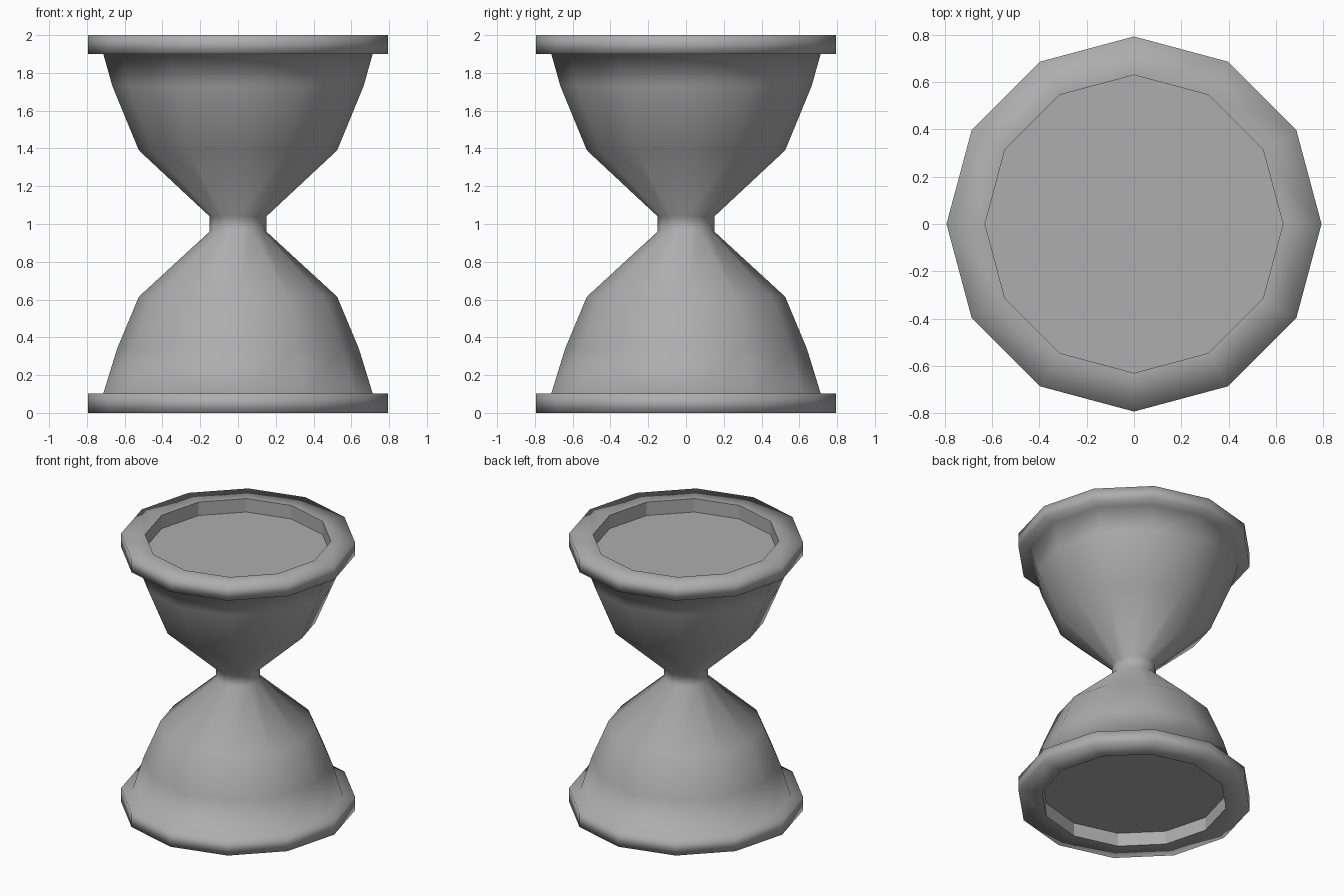
import bpy
import bmesh
from math import cos, sin, tau

cube = bpy.data.objects.get("Cube")
if cube:
    bpy.data.objects.remove(cube, do_unlink=True)

SIDES = 12

grey = bpy.data.materials.new("medium grey")
grey.use_nodes = True
colour = (0.42, 0.42, 0.42, 1)
grey.diffuse_color = colour
grey.node_tree.nodes["Principled BSDF"].inputs["Base Color"].default_value = colour

# Half profile (radius, height): lower recess, foot, bulbs, rim, upper recess
profile = [
    (0.63, 0.1), (0.63, 0), (0.793, 0), (0.793, 0.103), (0.713, 0.103),
    (0.64, 0.34), (0.525, 0.615), (0.15, 0.96),
    (0.15, 1.04), (0.525, 1.39), (0.665, 1.73), (0.713, 1.9),
    (0.793, 1.9), (0.793, 2), (0.63, 2), (0.63, 1.9),
]

bm = bmesh.new()
rings = [
    [bm.verts.new((r * cos(tau * i / SIDES), r * sin(tau * i / SIDES), z))
     for i in range(SIDES)]
    for r, z in profile
]

# Outer skin is smooth, the recess walls stay faceted
last = len(rings) - 2
for k, (low, high) in enumerate(zip(rings, rings[1:])):
    for i in range(SIDES):
        j = (i + 1) % SIDES
        face = bm.faces.new((low[i], low[j], high[j], high[i]))
        face.smooth = 0 < k < last

# Recess floors
bm.faces.new(rings[-1])
bm.faces.new(rings[0][::-1])

mesh = bpy.data.meshes.new("hourglass")
bm.to_mesh(mesh)
bm.free()
mesh.materials.append(grey)
hourglass = bpy.data.objects.new("hourglass", mesh)
bpy.context.collection.objects.link(hourglass)
